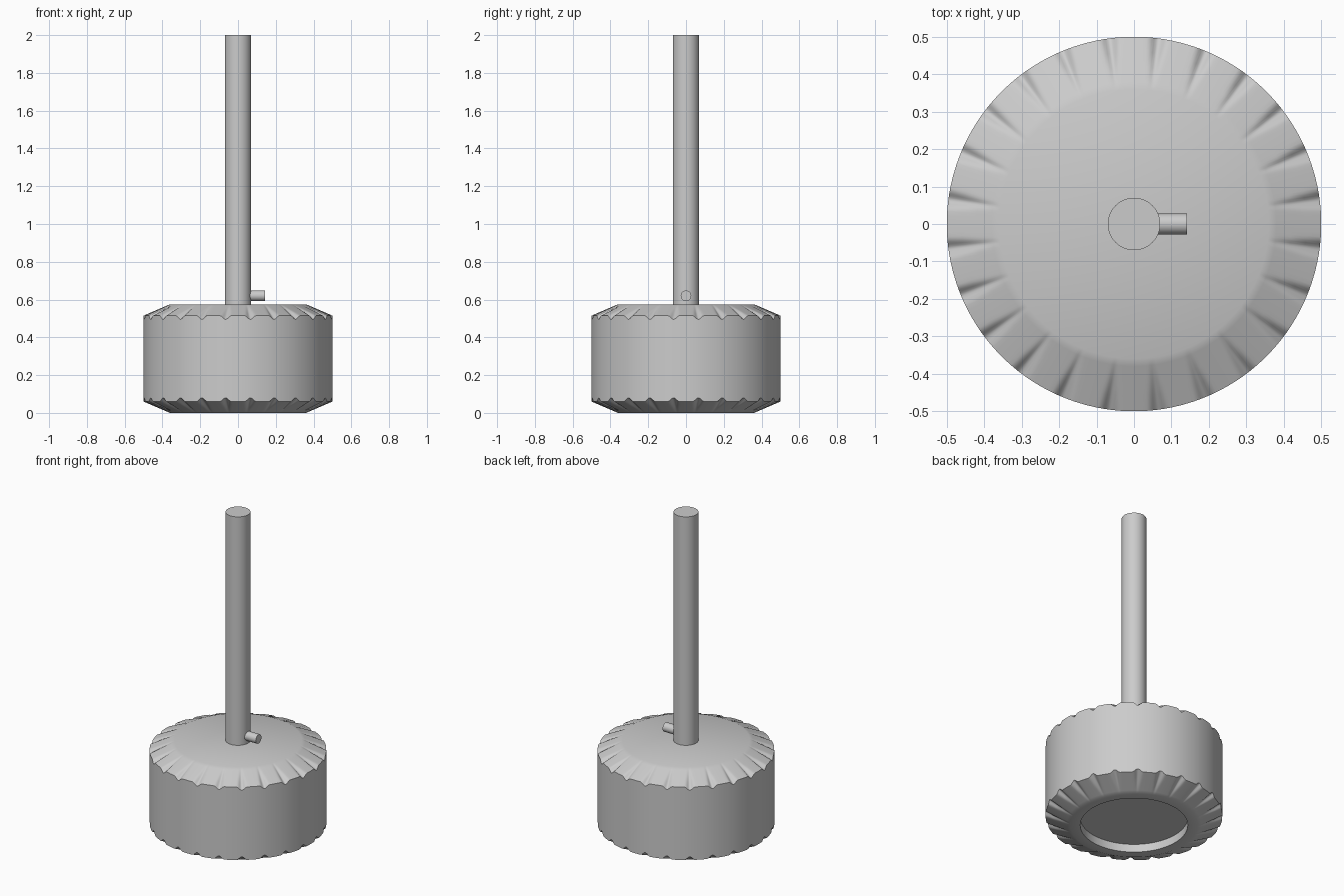
import bpy, bmesh, math
from mathutils import Vector

if "Cube" in bpy.data.objects:
    bpy.data.objects.remove(bpy.data.objects["Cube"])

grey = bpy.data.materials.new("plain_grey")
grey.diffuse_color = (0.6, 0.6, 0.6, 1)
grey.use_nodes = True
grey.node_tree.nodes["Principled BSDF"].inputs["Base Color"].default_value = grey.diffuse_color

NOTCHES = 24
STEP = 2 * math.pi / NOTCHES
OFFSETS = [-7.5, -5, -3.6, -2.8, -2, -1.3, -0.6, 0, 0.6, 1.3, 2, 2.8, 3.6, 5]  # degrees about a notch
HEIGHT, RIM_R, FLAT_R, BEVEL, DIP = 0.575, 0.5, 0.36, 0.06, 0.02
NOTCH_R = 0.38                     # radius where the notches fade out


def notch(r, off):
    """Depth of the tapering groove at a radius and angle from its centre."""
    t = max(0.0, (r - NOTCH_R) / (RIM_R - NOTCH_R))
    width = 3.6 * (0.25 + 0.75 * t)
    if abs(off) >= width:
        return 0.0
    return DIP * t * 0.5 * (1 + math.cos(math.pi * off / width))


def finish(ob):
    ob.data.materials.append(grey)
    bpy.ops.object.select_all(action='DESELECT')
    ob.select_set(True)
    bpy.context.view_layer.objects.active = ob
    bpy.ops.object.shade_smooth_by_angle(angle=math.radians(30))


def cylinder(name, radius, start, end, sides):
    a, b = Vector(start), Vector(end)
    bpy.ops.mesh.primitive_cylinder_add(
        vertices=sides, radius=radius, depth=(b - a).length, location=(a + b) / 2,
        rotation=(b - a).to_track_quat('Z', 'Y').to_euler())
    ob = bpy.context.object
    ob.name = name
    finish(ob)


# Drum: lathe rings with grooved bevels top and bottom, and a shallow recess below
bevel_radii = [FLAT_R, NOTCH_R, 0.42, 0.46, RIM_R]
rings = [(0.304, 0.05, 0), (0.304, 0.0, 0)]
rings += [(r, BEVEL * (r - FLAT_R) / (RIM_R - FLAT_R), 1) for r in bevel_radii]
rings += [(r, HEIGHT - BEVEL * (r - FLAT_R) / (RIM_R - FLAT_R), -1) for r in reversed(bevel_radii)]

bm = bmesh.new()
loops = []
for r, z, sign in rings:
    loop = []
    for i in range(NOTCHES):
        for off in OFFSETS:
            a = (i + 0.5) * STEP + math.radians(off)
            loop.append(bm.verts.new((r * math.cos(a), r * math.sin(a), z + sign * notch(r, off))))
    loops.append(loop)
n = len(loops[0])
for low, high in zip(loops, loops[1:]):
    for i in range(n):
        j = (i + 1) % n
        bm.faces.new((low[i], low[j], high[j], high[i]))
bm.faces.new(loops[-1])
bm.faces.new(list(reversed(loops[0])))
bmesh.ops.recalc_face_normals(bm, faces=bm.faces)
mesh = bpy.data.meshes.new("drum")
bm.to_mesh(mesh)
bm.free()
drum = bpy.data.objects.new("drum", mesh)
bpy.context.collection.objects.link(drum)
finish(drum)

# Upright shaft and its small side pin
cylinder("shaft", 0.07, (0, 0, HEIGHT), (0, 0, 2), 48)
cylinder("side_pin", 0.028, (0.04, 0, 0.62), (0.142, 0, 0.62), 24)
